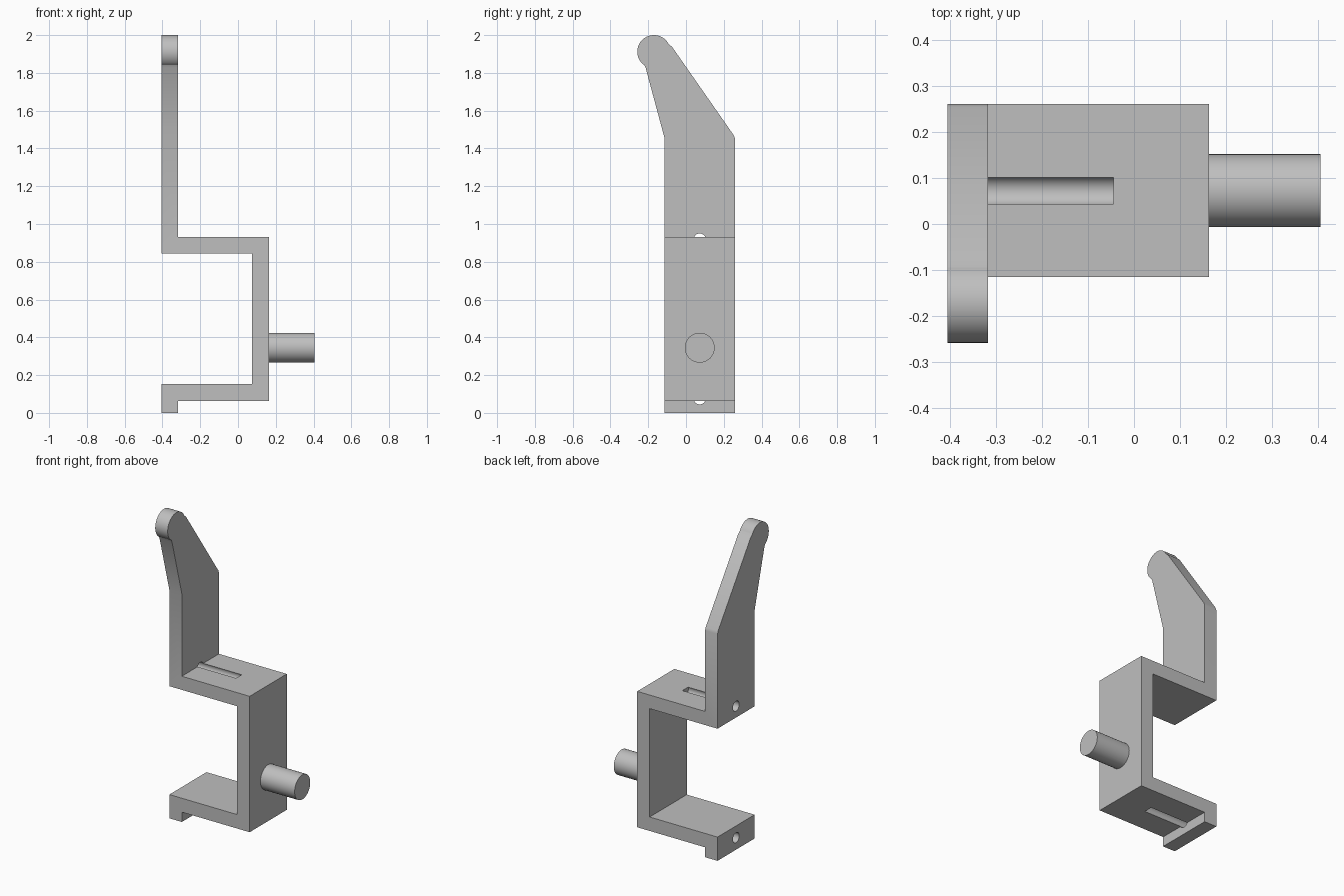
import bpy, bmesh, math
from mathutils import Vector

cube = bpy.data.objects.get("Cube")
if cube:
    bpy.data.objects.remove(cube, do_unlink=True)

grey = bpy.data.materials.new("plain grey")
grey.use_nodes = True
colour = (0.52, 0.52, 0.52, 1)
grey.diffuse_color = colour
grey.node_tree.nodes["Principled BSDF"].inputs["Base Color"].default_value = colour


def make_object(name, bm):
    bmesh.ops.recalc_face_normals(bm, faces=bm.faces)
    mesh = bpy.data.meshes.new(name)
    bm.to_mesh(mesh)
    bm.free()
    mesh.materials.append(grey)
    obj = bpy.data.objects.new(name, mesh)
    bpy.context.collection.objects.link(obj)
    return obj


def extrude(name, points, direction):
    """Solid swept from a closed outline along a direction."""
    bm = bmesh.new()
    face = bm.faces.new([bm.verts.new(p) for p in points])
    swept = bmesh.ops.extrude_face_region(bm, geom=[face])
    verts = [v for v in swept["geom"] if isinstance(v, bmesh.types.BMVert)]
    bmesh.ops.translate(bm, verts=verts, vec=Vector(direction))
    return make_object(name, bm)


def rod(name, start, end, y, z, radius):
    """Cylinder along x."""
    ring = [math.tau * i / 48 for i in range(48)]
    outline = [(start, y + radius * math.cos(a), z + radius * math.sin(a)) for a in ring]
    return extrude(name, outline, (end - start, 0, 0))


def combine(target, tool, operation):
    mod = target.modifiers.new(operation.title(), 'BOOLEAN')
    mod.operation, mod.object, mod.solver = operation, tool, 'EXACT'
    bpy.context.view_layer.objects.active = target
    bpy.ops.object.modifier_apply(modifier=mod.name)
    bpy.data.objects.remove(tool, do_unlink=True)


# Main dimensions
outer, inner, wall_in, wall_out = -0.405, -0.317, 0.075, 0.163
front, back, shoulder = -0.115, 0.26, 1.46
middle = (front + back) / 2

# Folded bracket outline, seen from the front
fold = [(outer, 0), (inner, 0), (inner, 0.063), (wall_out, 0.063),
        (wall_out, 0.932), (inner, 0.932), (inner, 2.1), (outer, 2.1),
        (outer, 0.845), (wall_in, 0.845), (wall_in, 0.152), (outer, 0.152)]
bracket = extrude("bracket", [(x, -0.4, z) for x, z in fold], (0, 0.8, 0))

# Side outline: straight body, tapered lever and rounded tip
tip_y, tip_z, tip_r = -0.17, 1.912, 0.088
arc = [math.radians(27 + (227 - 27) * i / 32) for i in range(33)]
side = [(front, -0.1), (back, -0.1), (back, shoulder - 0.01), (back - 0.006, shoulder + 0.008),
        (-0.074, 1.938)]
side += [(tip_y + tip_r * math.cos(a), tip_z + tip_r * math.sin(a)) for a in arc]
side += [(-0.221, 1.842), (-0.214, 1.828), (front, shoulder)]
outline = extrude("side_outline", [(-0.6, y, z) for y, z in side], (1.2, 0, 0))
combine(bracket, outline, 'INTERSECT')

# Blind holes that break through the plates as slots
for z in (0.918, 0.077):
    combine(bracket, rod("hole_cutter", -0.5, -0.045, middle, z, 0.032), 'DIFFERENCE')

# Pin on the outer wall
combine(bracket, rod("pin", wall_out - 0.03, 0.405, middle, 0.345, 0.079), 'UNION')

bpy.ops.object.select_all(action='DESELECT')
bracket.select_set(True)
bpy.context.view_layer.objects.active = bracket
bpy.ops.object.shade_smooth_by_angle(angle=math.radians(25))
